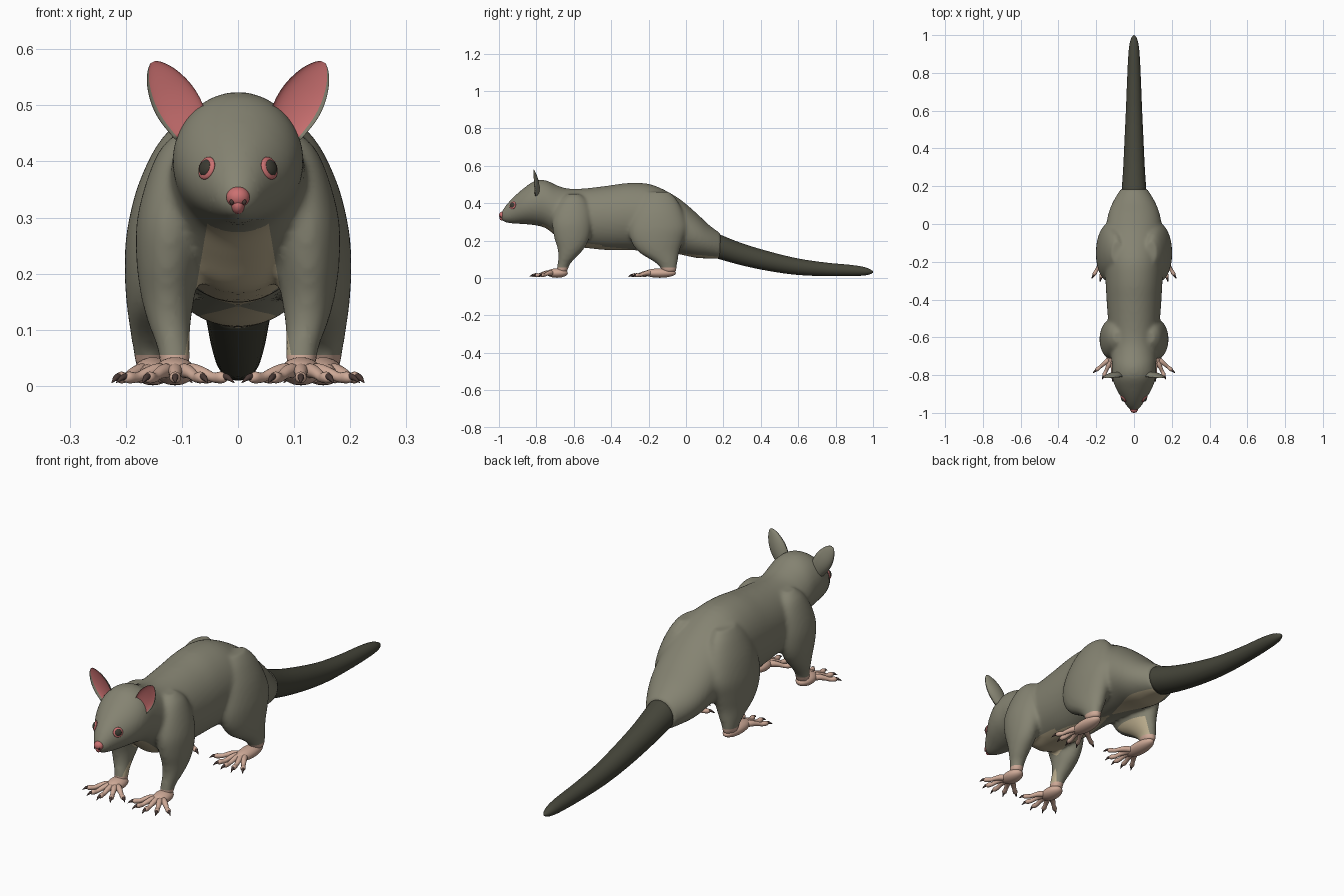
import bpy, bmesh, math
from mathutils import Vector, Matrix
from mathutils.bvhtree import BVHTree

if "Cube" in bpy.data.objects:
    bpy.data.objects.remove(bpy.data.objects["Cube"])

X, Y, Z = Vector((1, 0, 0)), Vector((0, 1, 0)), Vector((0, 0, 1))


def material(name, rgb):
    m = bpy.data.materials.new(name)
    m.diffuse_color = (*rgb, 1)
    m.use_nodes = True
    m.node_tree.nodes["Principled BSDF"].inputs["Base Color"].default_value = m.diffuse_color
    return m


FUR = material("grey fur", (0.235, 0.228, 0.168))
CREAM = material("cream fur", (0.50, 0.42, 0.27))
DARK = material("dark tail fur", (0.060, 0.060, 0.042))
PINK = material("pink", (0.60, 0.165, 0.165))
SKIN = material("paw skin", (0.62, 0.40, 0.31))
CLAW = material("claw brown", (0.065, 0.04, 0.035))
EYE = material("eye dark", (0.045, 0.043, 0.032))


def spline(pts, steps):
    """Catmull-Rom through tuples of numbers."""
    pts = [Vector(p) for p in pts]
    out = []
    for i in range(len(pts) - 1):
        a, b, c, d = pts[max(i - 1, 0)], pts[i], pts[i + 1], pts[min(i + 2, len(pts) - 1)]
        for s in range(steps):
            t = s / steps
            out.append(0.5 * (2 * b + (c - a) * t + (2 * a - 5 * b + 4 * c - d) * t * t
                              + (3 * b - a - 3 * c + d) * t ** 3))
    return out + [pts[-1]]


def loft(bm, stations, U, V, n=32, steps=4, mat=lambda j: 0, front=1.0):
    """Tube through stations (x, y, z, ru, rv); front scales the -V half."""
    rings = []
    for s in spline(stations, steps):
        ring = []
        for j in range(n):
            a = 2 * math.pi * j / n
            v = math.sin(a) * (front if j > n / 2 else 1)
            ring.append(bm.verts.new(Vector(s[:3]) + U * (max(s[3], .001) * math.cos(a))
                                     + V * (max(s[4], .001) * v)))
        rings.append(ring)
    for p, q in zip(rings, rings[1:]):
        for j in range(n):
            k = (j + 1) % n
            bm.faces.new((p[j], p[k], q[k], q[j])).material_index = mat(j)
    bm.faces.new(rings[0][::-1])
    bm.faces.new(rings[-1]).material_index = mat(0)


def ball(bm, centre, radii, rot=None, mat=0):
    M = Matrix.Translation(centre) @ (rot or Matrix()) @ Matrix.Diagonal((*radii, 1))
    vs = bmesh.ops.create_uvsphere(bm, u_segments=24, v_segments=16, radius=1, matrix=M)["verts"]
    for f in {f for v in vs for f in v.link_faces}:
        f.material_index = mat


def make(name, bm, mats):
    bmesh.ops.recalc_face_normals(bm, faces=bm.faces)
    me = bpy.data.meshes.new(name)
    bm.to_mesh(me)
    bm.free()
    for m in mats:
        me.materials.append(m)
    for p in me.polygons:
        p.use_smooth = True
    ob = bpy.data.objects.new(name, me)
    bpy.context.collection.objects.link(ob)
    return ob


# Head, trunk and legs, fused into one skin
bm = bmesh.new()
trunk = [(-.99, .328, .012, .016), (-.97, .339, .034, .040), (-.93, .358, .060, .067),
         (-.87, .383, .096, .095), (-.81, .400, .115, .118), (-.75, .394, .117, .128),
         (-.69, .357, .122, .138), (-.63, .325, .127, .153), (-.55, .320, .134, .158),
         (-.42, .321, .144, .172), (-.30, .328, .151, .180), (-.18, .321, .156, .177),
         (-.05, .281, .152, .152), (.05, .230, .137, .122), (.12, .195, .110, .091),
         (.185, .170, .071, .068)]
loft(bm, [(0, y, z, rx, rz) for y, z, rx, rz in trunk], X, Z, n=48)
front_leg = [(.09, -.60, .45, .02, .03), (.10, -.60, .42, .04, .065), (.11, -.605, .36, .055, .095),
             (.12, -.61, .29, .061, .105), (.124, -.61, .22, .057, .096), (.125, -.615, .16, .048, .073),
             (.122, -.635, .11, .038, .048), (.115, -.655, .07, .030, .033), (.112, -.665, .03, .027, .03)]
hind_leg = [(.09, -.15, .46, .03, .06), (.10, -.15, .42, .05, .10), (.115, -.15, .35, .066, .135),
            (.13, -.15, .27, .069, .155), (.138, -.155, .20, .064, .14), (.142, -.145, .14, .056, .11),
            (.15, -.11, .09, .041, .066), (.155, -.095, .06, .031, .046), (.155, -.09, .03, .027, .038)]
for sx in (-1, 1):
    for leg in (front_leg, hind_leg):
        loft(bm, [(sx * s[0], *s[1:]) for s in leg], X, Y)
body = make("body", bm, [])
rm = body.modifiers.new("fuse", 'REMESH')
rm.mode, rm.voxel_size = 'VOXEL', 0.009
sm = body.modifiers.new("soften", 'SMOOTH')
sm.factor, sm.iterations = 0.5, 8
bpy.context.view_layer.update()
dg = bpy.context.evaluated_depsgraph_get()
skin = bpy.data.meshes.new_from_object(body.evaluated_get(dg))
bpy.data.objects.remove(body)

# Cut clean colour borders, then colour by position
bm = bmesh.new()
bm.from_mesh(skin)
bpy.data.meshes.remove(skin)
WRIST, SPLIT, CHEST = 0.055, -0.45, 0.30
FRONT_SLOPE, HIND_SLOPE, BELLY_SLOPE = 0.17, 0.35, 0.087
cuts = [((0, 0, WRIST), Z), ((0, SPLIT, 0), Y), ((0, SPLIT, .168), (0, BELLY_SLOPE, 1))]
for sx in (-1, 1):
    for slope in (FRONT_SLOPE, HIND_SLOPE):
        cuts.append(((sx * .053, 0, CHEST), (sx, 0, slope)))
for co, no in cuts:
    bmesh.ops.bisect_plane(bm, geom=bm.verts[:] + bm.edges[:] + bm.faces[:], dist=1e-5,
                           plane_co=co, plane_no=Vector(no).normalized())
for f in bm.faces:
    x, y, z = f.calc_center_median()
    f.material_index = 0
    if z < WRIST:
        f.material_index = 2
    elif y < SPLIT:
        if -.77 < y and z < CHEST and abs(x) < .053 + FRONT_SLOPE * (CHEST - z):
            f.material_index = 1
    elif abs(x) < .053 + HIND_SLOPE * (CHEST - z) and z < .168 - BELLY_SLOPE * (y - SPLIT):
        f.material_index = 1
tree = BVHTree.FromBMesh(bm)
make("body", bm, [FUR, CREAM, SKIN])

# Tail
bm = bmesh.new()
tail = [(.17, .170, .066, .067), (.30, .126, .057, .059), (.45, .088, .050, .052),
        (.60, .060, .043, .044), (.75, .046, .037, .036), (.88, .040, .031, .030),
        (.95, .036, .024, .023), (.985, .033, .014, .013), (1.0, .032, .003, .003)]
loft(bm, [(0, y, z, rx, rz) for y, z, rx, rz in tail], X, Z)
make("tail", bm, [DARK])


# Paws: a palm with five clawed toes fanned out
def paw(name, sx, palm, radii, root, reach, angles):
    bm = bmesh.new()
    ball(bm, (sx * palm[0], palm[1], .026), (*radii, .025))
    for deg in angles:
        a = math.radians(deg)
        d = Vector((sx * math.sin(a), -math.cos(a), 0))
        side = Vector((-d.y, d.x, 0))
        o = Vector((sx * root[0], root[1], 0))
        toe = [(.0, .024, .013), (.3, .027, .013), (.5, .022, .0105), (.65, .015, .009),
               (.78, .015, .0105), (.85, .014, .007), (.87, .014, .002)]
        claw = [(.80, .017, .006), (.9, .015, .0055), (1.0, .006, .001)]
        for pts, m in ((toe, 0), (claw, 1)):
            loft(bm, [(*(o + d * reach * t + Z * z), r, r) for t, z, r in pts],
                 side, Z, n=12, steps=3, mat=lambda j, m=m: m)
    make(name, bm, [SKIN, CLAW])


for sx, side in ((-1, "left"), (1, "right")):
    paw("front_paw_" + side, sx, (.112, -.69), (.036, .058), (.112, -.70), .137, (-50, -25, 0, 25, 50))
    paw("hind_paw_" + side, sx, (.152, -.14), (.034, .086), (.150, -.165), .145, (-58, -28, -8, 12, 31))

    # Ears: cupped shells, pink inside
    bm = bmesh.new()
    base, tip = Vector((.082, -.80, .455)), Vector((.152, -.808, .577))
    widths = [(0, .034, .026), (.3, .041, .027), (.55, .039, .023), (.78, .029, .015),
              (.93, .016, .008), (1, .005, .003)]
    st = []
    for t, ru, rv in widths:
        c = base.lerp(tip, t)
        st.append((sx * c.x, c.y - .008, c.z, ru, rv))
    loft(bm, st, Vector((sx * .88, 0, -.48)), Y, mat=lambda j: 1 if 16 <= j < 29 else 0, front=-.5)
    make("ear_" + side, bm, [FUR, PINK])

    # Eyes set on the face surface
    hit, normal, _, _ = tree.ray_cast(Vector((sx * .056, -2, .388)), Y)
    rot = normal.to_track_quat('Z', 'Y').to_matrix().to_4x4()
    bm = bmesh.new()
    ball(bm, hit, (.021, .021, .007), rot, 0)
    ball(bm, hit + normal * .002, (.0155, .0155, .009), rot, 1)
    make("eye_" + side, bm, [PINK, EYE])

# Nose with nostrils
bm = bmesh.new()
ball(bm, (0, -.980, .336), (.021, .020, .019))
ball(bm, (0, -.980, .322), (.012, .018, .016))
for sx in (-1, 1):
    ball(bm, (sx * .011, -.9945, .328), (.004, .003, .005), None, 1)
make("nose", bm, [PINK, CLAW])
